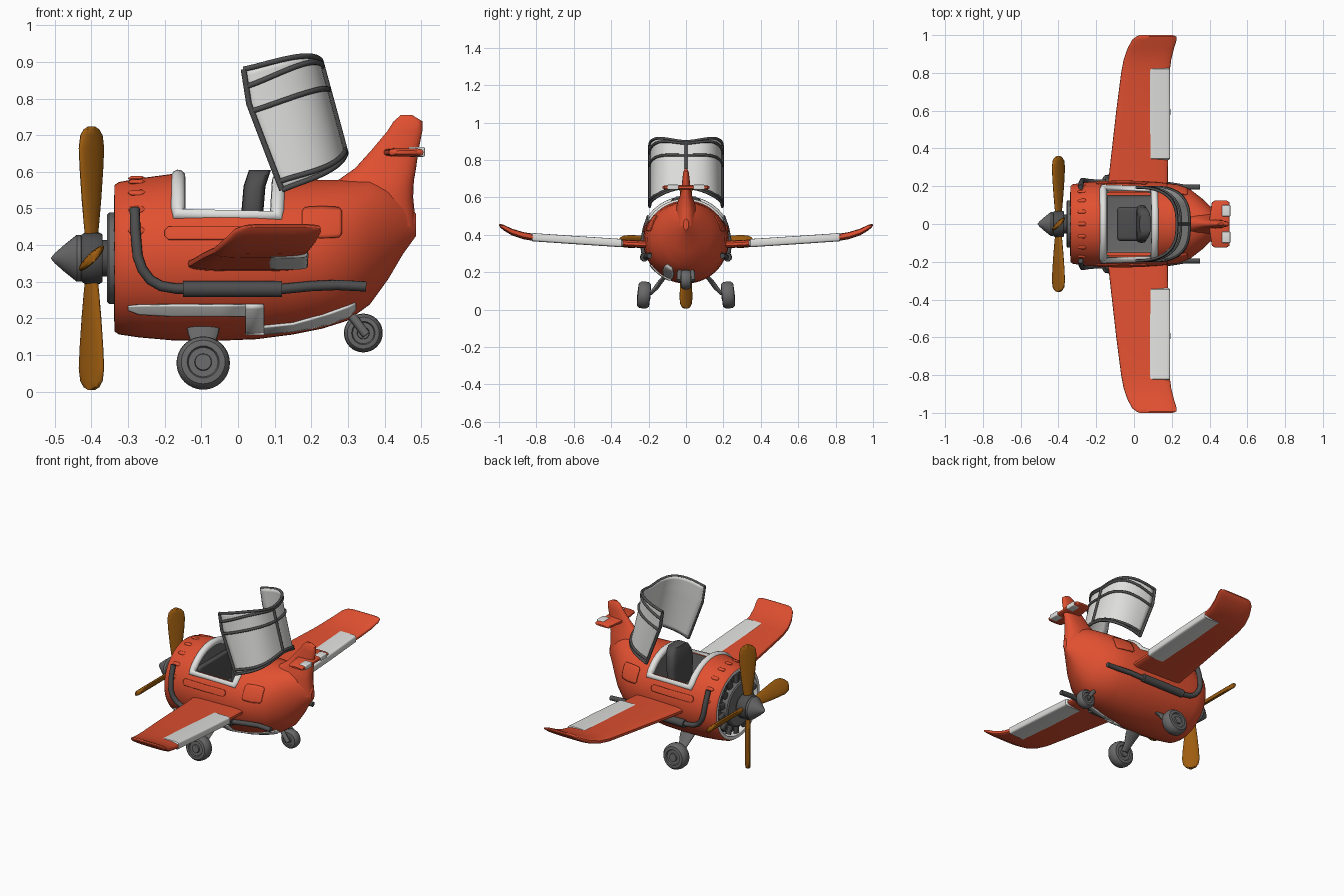
import bpy, bmesh, math
from mathutils import Vector, Matrix

cube = bpy.data.objects.get("Cube")
if cube:
    bpy.data.objects.remove(cube, do_unlink=True)

def material(name, r, g, b):
    m = bpy.data.materials.new(name)
    m.use_nodes = True
    m.diffuse_color = (r, g, b, 1)
    m.node_tree.nodes["Principled BSDF"].inputs["Base Color"].default_value = (r, g, b, 1)
    return m

RED = material("orange_red_paint", .75, .08, .03)
WHITE = material("off_white", .75, .75, .74)
GREY = material("mid_grey", .14, .14, .14)
DARK = material("dark_grey", .075, .075, .075)
WOOD = material("brown_wood", .34, .11, .005)
made = []
TAU = math.tau

def finish(name, bm, mat):
    bmesh.ops.recalc_face_normals(bm, faces=bm.faces)
    me = bpy.data.meshes.new(name)
    bm.to_mesh(me)
    bm.free()
    ob = bpy.data.objects.new(name, me)
    bpy.context.collection.objects.link(ob)
    me.materials.append(mat)
    made.append(ob)
    return ob

def loft(name, rings, mat):
    """Skin a list of equal closed rings and cap both ends."""
    bm = bmesh.new()
    vs = [[bm.verts.new(p) for p in ring] for ring in rings]
    n = len(vs[0])
    for a, b in zip(vs, vs[1:]):
        for i in range(n):
            bm.faces.new((a[i], a[(i + 1) % n], b[(i + 1) % n], b[i]))
    bm.faces.new(vs[0])
    bm.faces.new(vs[-1])
    return finish(name, bm, mat)

def ellipse(centre, u, v, n=32, power=1.0):
    """Ring spanned by two half-axis vectors; power below 1 squares it."""
    c, u, v = Vector(centre), Vector(u), Vector(v)
    f = lambda t: math.copysign(abs(t) ** power, t)
    return [c + u * f(math.cos(TAU * i / n)) + v * f(math.sin(TAU * i / n)) for i in range(n)]

def lathe(name, profile, mat, matrix, n=32):
    """Revolve (x, radius) pairs round the local x axis."""
    return loft(name, [[matrix @ p for p in ellipse((x, 0, 0), (0, r, 0), (0, 0, r), n)]
                       for x, r in profile], mat)

def tube(name, points, radius, mat, closed=False):
    cu = bpy.data.curves.new(name, 'CURVE')
    cu.dimensions = '3D'
    cu.bevel_depth, cu.bevel_resolution, cu.use_fill_caps = radius, 3, True
    sp = cu.splines.new('POLY')
    sp.points.add(len(points) - 1)
    for p, co in zip(sp.points, points):
        p.co = (*co, 1)
    sp.use_cyclic_u = closed
    cu.materials.append(mat)
    ob = bpy.data.objects.new(name, cu)
    bpy.context.collection.objects.link(ob)
    return ob

def box(name, lo, hi, bevel, mat):
    bm = bmesh.new()
    bmesh.ops.create_cube(bm, size=1)
    lo, hi = Vector(lo), Vector(hi)
    for v in bm.verts:
        v.co = Vector([(a + b) / 2 + c * (b - a) for a, b, c in zip(lo, hi, v.co)])
    bmesh.ops.bevel(bm, geom=bm.edges[:], offset=bevel, segments=4, profile=.5, affect='EDGES')
    return finish(name, bm, mat)

# Fuselage sections: x, centre height, half width, half height
BODY = [(-.337, .364, .2, .2), (-.325, .364, .21, .208), (-.27, .365, .219, .217),
        (-.18, .367, .227, .227), (-.05, .368, .229, .229), (.05, .367, .226, .224),
        (.15, .368, .219, .212), (.23, .375, .208, .203), (.3, .386, .182, .192),
        (.36, .41, .135, .172), (.41, .437, .088, .13), (.45, .455, .05, .08), (.486, .455, .014, .03)]

def body(x):
    for a, b in zip(BODY, BODY[1:]):
        if x <= b[0]:
            t = max(0, (x - a[0]) / (b[0] - a[0]))
            return [p + (q - p) * t for p, q in zip(a[1:], b[1:])]
    return BODY[-1][1:]

def side_y(x, z, lift=.003):
    c, ry, rz = body(x)
    return (ry + lift) * math.sqrt(max(0, 1 - ((z - c) / (rz + lift)) ** 2))

fuselage = loft("fuselage", [ellipse((x, 0, c), (0, ry, 0), (0, 0, rz), 56) for x, c, ry, rz in BODY], RED)
fuselage.data.materials.append(WHITE)
fuselage.data.materials.append(GREY)

# Cut the cockpit sides, cockpit well and engine recess
cutters = [box("sill_cutter", (-.163, -.5, .487), (.105, .5, .9), .03, RED),
           box("well_cutter", (-.168, -.165, .24), (.115, .165, .9), .03, RED),
           lathe("engine_cutter", [(-.4, .182), (-.285, .182)], RED, Matrix.Translation((0, 0, .364)), 48)]
bpy.context.view_layer.objects.active = fuselage
for c in cutters:
    mod = fuselage.modifiers.new("cut", 'BOOLEAN')
    mod.operation, mod.solver, mod.object = 'DIFFERENCE', 'EXACT', c
    bpy.ops.object.modifier_apply(modifier=mod.name)
    made.remove(c)
    bpy.data.objects.remove(c, do_unlink=True)
for f in fuselage.data.polygons:
    x, y, z = f.center
    c, ry, rz = body(x)
    inside = (y / ry) ** 2 + ((z - c) / rz) ** 2 < .92
    f.material_index = (1 if x < -.28 else 2 if x < .13 else 0) if inside else 0

# White cockpit rim
arch = [math.radians(32 + 116 * i / 24) for i in range(25)]
rim = [(-.163, .225 * math.cos(a), .367 + .219 * math.sin(a)) for a in arch]
rim += [(.1 + .012 * math.sin(a), .215 * math.cos(a), .367 + .207 * math.sin(a)) for a in reversed(arch)]
tube("cockpit_rim", rim, .02, WHITE, True)

# Seat
box("seat_base", (-.09, -.09, .33), (.07, .09, .39), .02, DARK)
loft("seat_back", [ellipse((x, 0, z), (.03, 0, 0), (0, w, 0), 24, .5) for x, z, w in
                   ((.04, .36, .085), (.04, .5, .1), (.045, .56, .09), (.055, .59, .075), (.06, .605, .05))], DARK)
box("instrument_panel", (-.17, -.15, .3), (-.14, .15, .5), .01, DARK)

# Engine, hub and spinner
nose = Matrix.Translation((0, 0, .364))
lathe("engine_plate", [(-.3, .165), (-.315, .165)], DARK, nose)
lathe("engine_disc", [(-.3, .125), (-.352, .125), (-.358, .118)], GREY, nose)
lathe("prop_hub", [(-.35, .05), (-.37, .05), (-.37, .065), (-.378, .07), (-.418, .07), (-.427, .064), (-.43, .04)], DARK, nose)
lathe("spinner", [(-.425, .05), (-.428, .063), (-.44, .064), (-.475, .036), (-.5, .014), (-.51, .002)], GREY, nose)
for k in range(14):
    turn = nose @ Matrix.Rotation(TAU * k / 14, 4, 'X')
    loft("engine_cylinder", [[turn @ p for p in ellipse((-.325, 0, r), (.014, 0, 0), (0, .02, 0), 12)]
                             for r in (.11, .172)], DARK)

# Propeller blades, pitched to the airflow
for k in range(4):
    turn = nose @ Matrix.Rotation(TAU * k / 4, 4, 'X')
    loft("propeller_blade", [[turn @ p for p in ellipse((-.4, -r, 0), (c * .7, 0, c * .7), (.009, 0, -.009), 20)]
                             for r, c in ((.05, .02), (.09, .027), (.16, .036), (.24, .044), (.3, .048),
                                          (.335, .042), (.352, .028), (.359, .008))], WOOD)

# Cowling vents
for k in range(9):
    a = math.radians(20 + 17.5 * k)
    r = Vector((0, math.cos(a), math.sin(a)))
    loft("cowling_vent", [ellipse(Vector((x, 0, .365)) + r * .217, r * h, r.cross(Vector((1, 0, 0))) * h * 1.6, 12)
                          for x, h in ((-.3, .001), (-.292, .006), (-.262, .007), (-.252, .001))], RED)

# Wings with upturned tips: y, leading x, trailing x, height, half thickness
WING = [(.15, -.145, .178, .346, .02), (.3, -.128, .18, .352, .02), (.6, -.094, .185, .372, .019),
        (.8, -.068, .188, .384, .019), (.87, -.055, .197, .395, .019), (.93, -.034, .212, .414, .018),
        (.975, -.01, .226, .438, .015), (.992, .012, .225, .448, .01), (1, .03, .205, .452, .003)]
for s in (1, -1):
    loft("wing", [ellipse(((a + b) / 2, s * y, z), ((b - a) / 2, 0, 0), (0, 0, h), 36, .6)
                  for y, a, b, z, h in WING], RED)
    loft("wing_flap", [ellipse((.136, s * y, z), (w, 0, 0), (0, 0, h), 28, .35) for y, z, w, h in
                       ((.338, .355, .048, .012), (.346, .3555, .055, .022), (.6, .372, .056, .022),
                        (.82, .387, .054, .022), (.828, .388, .047, .012))], WHITE)

# Tail fin: height, front x, rear x, half thickness
loft("tail_fin", [ellipse(((a + b) / 2, 0, z), ((b - a) / 2, 0, 0), (0, h, 0), 32, .85) for z, a, b, h in
                  ((.45, .2, .486, .06), (.53, .21, .478, .058), (.575, .27, .48, .045), (.61, .32, .486, .032),
                   (.66, .365, .493, .023), (.71, .407, .503, .018), (.738, .425, .503, .014), (.755, .445, .475, .005))], RED)
loft("tailplane", [ellipse(((a + b) / 2, y, .653), ((b - a) / 2, 0, 0), (0, 0, h), 24, .6) for y, a, b, h in
                   ((-.125, .43, .49, .005), (-.115, .412, .506, .011), (0, .395, .506, .012),
                    (.115, .412, .506, .011), (.125, .43, .49, .005))], RED)
for s in (1, -1):
    box("elevator", (.465, s * .07 - .03, .641), (.51, s * .07 + .03, .668), .005, WHITE)

# Plates that hug the fuselage side
def plate(name, s, columns, mat):
    bm = bmesh.new()
    cols = [[bm.verts.new((x, s * side_y(x, z), z)) for z in [lo + (hi - lo) * i / 8 for i in range(9)]]
            for x, lo, hi in columns]
    for a, b in zip(cols, cols[1:]):
        for i in range(8):
            bm.faces.new((a[i], b[i], b[i + 1], a[i + 1]))
    ob = finish(name, bm, mat)
    mod = ob.modifiers.new("thickness", 'SOLIDIFY')
    mod.thickness, mod.offset = .007, 0

for s in (1, -1):
    plate("side_hatch", s, [(.175, .43, .492), (.183, .421, .502), (.23, .419, .505), (.275, .421, .502), (.283, .43, .492)], RED)
    plate("side_strip", s, [(-.2, .425, .44), (-.19, .415, .45), (-.05, .415, .45), (.06, .415, .45), (.07, .425, .44)], RED)
plate("white_stripe_front", -1, [(-.3, .224, .233), (-.27, .212, .236), (-.18, .207, .237), (-.05, .207, .237), (.02, .207, .237)], WHITE)
plate("white_stripe_drop", -1, [(.02, .158, .237), (.045, .157, .237), (.07, .158, .237)], WHITE)
plate("white_stripe_rear", -1, [(.07, .158, .178), (.15, .166, .186), (.2, .174, .2), (.25, .186, .215),
                                (.3, .205, .233), (.32, .225, .242)], WHITE)

# Exhaust pipes with silencers
for s in (1, -1):
    path = [(-.282, .5), (-.28, .44), (-.274, .37), (-.262, .335), (-.24, .305), (-.21, .288), (-.17, .281),
            (-.05, .28), (.12, .28), (.2, .288), (.27, .291), (.35, .287)]
    pts = [(x, s * max(side_y(x, z, .012), .195), z) for x, z in path]
    tube("exhaust_pipe", pts, .014, DARK)
    tube("silencer", [(-.15, s * .224, .28), (.12, s * .22, .28)], .023, DARK)

# Main wheels and legs
def wheel(name, centre, r, w, tilt):
    m = Matrix.Translation(centre) @ Matrix.Rotation(tilt, 4, 'X') @ Matrix.Rotation(math.pi / 2, 4, 'Z')
    prof = [(-1.05, .15), (-1.05, .3), (-.8, .32), (-.8, .55), (-1, .6), (-.95, .82), (-.6, .96), (0, 1)]
    prof += [(-x, q) for x, q in reversed(prof[:-1])]
    lathe(name, [(x * w, q * r) for x, q in prof], GREY, m)

for s in (1, -1):
    wheel("main_wheel", (-.095, s * .225, .078), .073, .034, s * .09)
    loft("main_leg", [ellipse((-.095, s * y, z), (w, 0, 0), (0, .016, 0), 20) for y, z, w in
                      ((.09, .2, .05), (.13, .158, .042), (.165, .11, .024), (.2, .078, .02))], GREY)
wheel("tail_wheel", (.342, 0, .16), .053, .027, 0)
for s in (1, -1):
    tube("tail_fork", [(.3, s * .025, .22), (.32, s * .036, .195), (.35, s * .038, .155)], .012, GREY)

# Raised canopy: t runs up from the hinge, a runs round the shell
def canopy(t, a, out=0):
    mix = lambda p, q, k: p + (q - p) * k
    bend = .72
    if t < bend:
        sx, sz = mix(.12, .03, t / bend), mix(.55, .785, t / bend)
    else:
        k = (t - bend) / (1 - bend)
        sx, sz = mix(.03, .015, k), mix(.785, .88, k)
    k = math.sin(a) ** .85
    bulge = abs(math.sin(2 * a)) * .022 * (2 * t - 1)
    y = math.copysign(abs(math.cos(a)) ** .7, math.cos(a)) * (.192 + out)
    return Vector((mix(sx, mix(.292, .225, t), k) + out * k, y, mix(sz, mix(.652, .898, t), k) + bulge))

arc = [math.pi * i / 32 for i in range(33)]
bm = bmesh.new()
grid = [[bm.verts.new(canopy(i / 18, a)) for a in arc] for i in range(19)]
for p, q in zip(grid, grid[1:]):
    for i in range(32):
        bm.faces.new((p[i], p[i + 1], q[i + 1], q[i]))
glass = finish("canopy_glass", bm, WHITE)
glass.modifiers.new("thickness", 'SOLIDIFY').thickness = .006
for low, high in ((0, 0), (.07, .03), (.66, .7), (.86, .96), (1, 1)):
    tube("canopy_rib", [canopy(low + (high - low) * math.sin(a), a, .002) for a in arc], .0075, DARK)
for a in (0, math.pi / 2, math.pi):
    tube("canopy_rail", [canopy(i / 18, a, .002) for i in range(19)], .008, DARK)

# Smooth shading with crisp edges
bpy.ops.object.select_all(action='DESELECT')
for ob in made:
    ob.select_set(True)
bpy.context.view_layer.objects.active = fuselage
bpy.ops.object.shade_smooth_by_angle(angle=math.radians(35))
